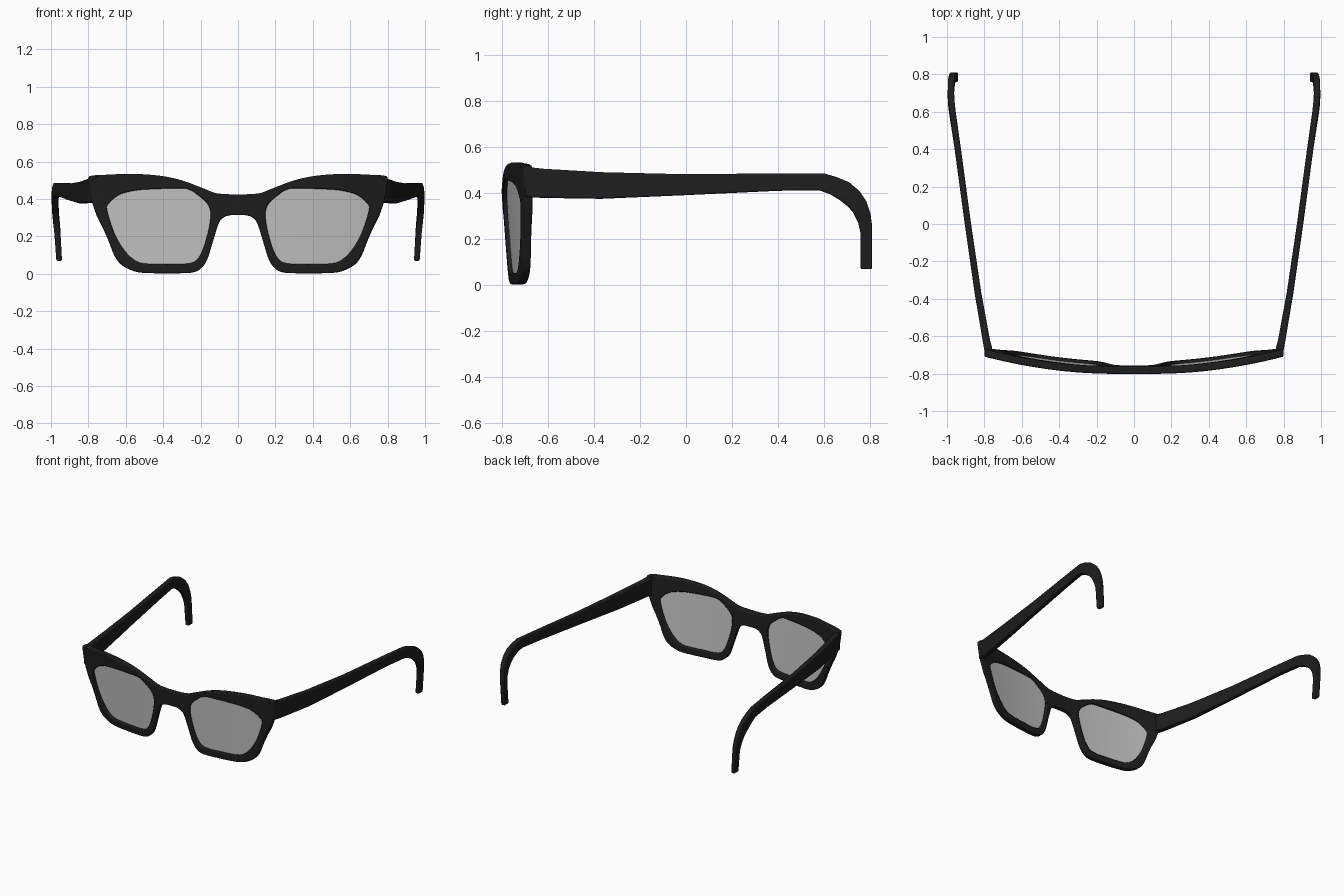
import bpy, bmesh, math
from mathutils import Vector

if "Cube" in bpy.data.objects:
    bpy.data.objects.remove(bpy.data.objects["Cube"])


def material(name, rgb):
    m = bpy.data.materials.new(name)
    m.diffuse_color = (*rgb, 1)
    m.use_nodes = True
    m.node_tree.nodes["Principled BSDF"].inputs["Base Color"].default_value = m.diffuse_color
    return m


BLACK = material("black acetate", (0.013, 0.013, 0.013))
GREY = material("grey lens", (0.55, 0.55, 0.55))


def smooth_loop(pts, n=3):
    """Closed Catmull-Rom resampling of a 2D outline."""
    out, c = [], len(pts)
    for i in range(c):
        a, b, d, e = (Vector(pts[(i + k) % c]) for k in (-1, 0, 1, 2))
        for j in range(n):
            t = j / n
            out.append(0.5 * (2 * b + (d - a) * t + (2 * a - 5 * b + 4 * d - e) * t * t
                              + (3 * b - a - 3 * d + e) * t ** 3))
    return out


def face_curve(x, z):
    """Depth of the front: wraps round the face and leans back at the bottom."""
    return -0.805 + 0.156 * x * x + 0.028 * (0.45 - z) / 0.45


def finish(bm, name, mat, bevel=0.0):
    bmesh.ops.recalc_face_normals(bm, faces=bm.faces[:])
    me = bpy.data.meshes.new(name)
    bm.to_mesh(me)
    bm.free()
    me.materials.append(mat)
    ob = bpy.data.objects.new(name, me)
    bpy.context.collection.objects.link(ob)
    if bevel:
        mod = ob.modifiers.new("soft edge", 'BEVEL')
        mod.width = bevel
        mod.segments = 2
        mod.limit_method = 'ANGLE'
        mod.angle_limit = math.radians(50)
        mod.use_clamp_overlap = False
    bpy.ops.object.select_all(action='DESELECT')
    ob.select_set(True)
    bpy.context.view_layer.objects.active = ob
    bpy.ops.object.shade_smooth_by_angle(angle=math.radians(35))
    return ob


def curved_plate(name, loops, front, depth, mat, cuts=(), bevel=0.0):
    """Fill outlines (with holes), thicken and bend to the face curve."""
    bm = bmesh.new()
    for loop in loops:
        vs = [bm.verts.new((p.x, 0, p.y)) for p in loop]
        for i, v in enumerate(vs):
            bm.edges.new((v, vs[(i + 1) % len(vs)]))
    bmesh.ops.triangle_fill(bm, use_beauty=True, edges=bm.edges[:], normal=(0, -1, 0))
    for x in cuts:
        bmesh.ops.bisect_plane(bm, geom=bm.verts[:] + bm.edges[:] + bm.faces[:],
                               plane_co=(x, 0, 0), plane_no=(1, 0, 0))
    ext = bmesh.ops.extrude_face_region(bm, geom=bm.faces[:])
    for g in ext["geom"]:
        if isinstance(g, bmesh.types.BMVert):
            g.co.y += depth
    for v in bm.verts:
        v.co.y += front + face_curve(v.co.x, v.co.z)
    return finish(bm, name, mat, bevel)


# Front frame: half outline from bridge top round to bridge underside
half = [(0.11, .43), (.18, .455), (.30, .50), (.42, .525), (.57, .535), (.70, .53),
        (.78, .525), (.80, .505), (.785, .40), (.755, .31), (.725, .25), (.69, .17),
        (.66, .095), (.62, .045), (.55, .012), (.48, .004), (.36, .003), (.25, .006),
        (.20, .027), (.165, .075), (.135, .17), (.105, .265), (.085, .295), (.05, .312)]
outline = [(0, .425)] + half + [(0, .314)] + [(-x, z) for x, z in reversed(half)]
eye = [(.70, .34), (.692, .375), (.64, .42), (.57, .442), (.48, .452), (.31, .457),
       (.26, .45), (.22, .425), (.16, .37), (.147, .30), (.17, .185), (.205, .095),
       (.255, .057), (.38, .053), (.50, .055), (.555, .075), (.607, .125), (.66, .215)]


def eye_loop(side):
    return smooth_loop([(side * x, z) for x, z in eye])


curved_plate("front_frame", [smooth_loop(outline), eye_loop(1), eye_loop(-1)],
             0, 0.04, BLACK, bevel=0.007)

# Lenses: thin curved plates set within the rims
for side, label in ((1, "right"), (-1, "left")):
    mid = Vector((side * .42, .25))
    loop = [mid + (p - mid) * 1.02 for p in eye_loop(side)]
    curved_plate(label + "_lens", [loop], 0.018, 0.006, GREY,
                 cuts=[side * (.16 + .045 * i) for i in range(13)])

# Temple arms: stations of (top y, top z, bottom y, bottom z, centre x, width)
stations = [(-.70, .512, -.70, .385, .780, .030), (-.665, .512, -.665, .382, .780, .044),
            (-.62, .507, -.62, .380, .790, .040), (-.37, .492, -.37, .376, .834, .036),
            (0, .483, 0, .392, .888, .034), (.40, .487, .40, .411, .942, .034),
            (.60, .487, .58, .413, .970, .034), (.655, .471, .625, .397, .976, .034),
            (.71, .448, .67, .370, .979, .034), (.755, .410, .705, .342, .978, .034),
            (.785, .365, .728, .315, .976, .034), (.803, .310, .750, .270, .972, .033),
            (.81, .26, .76, .225, .967, .032), (.81, .07, .76, .07, .956, .030)]
for side, label in ((1, "right"), (-1, "left")):
    bm = bmesh.new()
    rings = []
    for ty, tz, by, bz, x, w in stations:
        a, b = side * (x - w / 2), side * (x + w / 2)
        rings.append([bm.verts.new(c) for c in
                      ((a, ty, tz), (b, ty, tz), (b, by, bz), (a, by, bz))])
    for r, s in zip(rings, rings[1:]):
        for i in range(4):
            j = (i + 1) % 4
            bm.faces.new((r[i], r[j], s[j], s[i]))
    bm.faces.new(rings[0])
    bm.faces.new(rings[-1])
    finish(bm, label + "_temple", BLACK, bevel=0.006)
